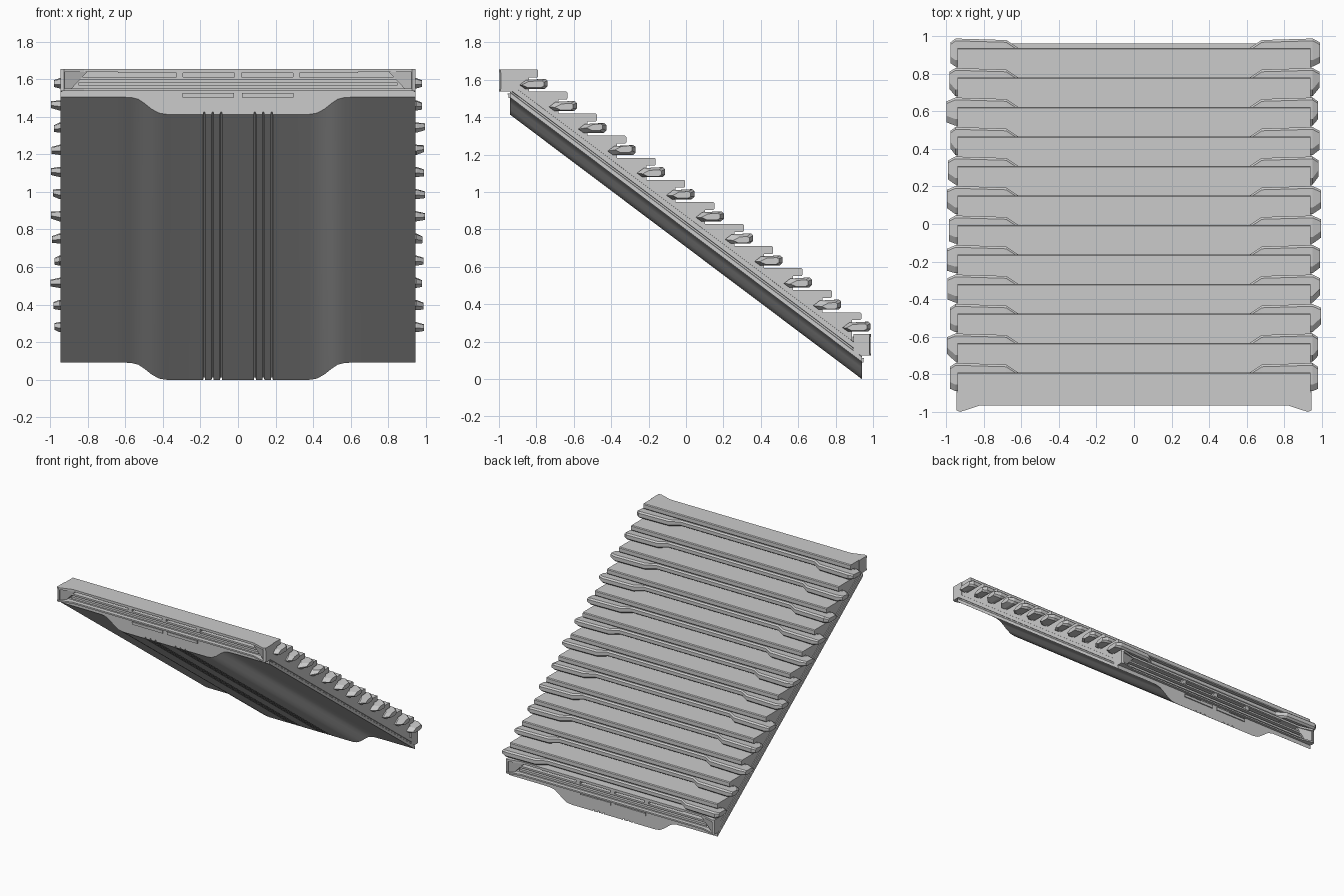
import bpy, bmesh, random
from mathutils import Vector

if "Cube" in bpy.data.objects:
    bpy.data.objects.remove(bpy.data.objects["Cube"])

random.seed(4)
STEPS, RUN, RISE = 12, 0.157, 0.118
EDGE0, TOP0 = -0.79, 1.655
HW = 0.945          # half width
DROP = 1.413        # fall from front end to back end


def finish(name, bm):
    bmesh.ops.recalc_face_normals(bm, faces=bm.faces)
    mesh = bpy.data.meshes.new(name)
    bm.to_mesh(mesh)
    bm.free()
    ob = bpy.data.objects.new(name, mesh)
    bpy.context.collection.objects.link(ob)
    return ob


def loft(bm, rings):
    """Skin equal-sized rings of points and cap both ends."""
    vs = [[bm.verts.new(p) for p in r] for r in rings]
    n = len(vs[0])
    for a, b in zip(vs, vs[1:]):
        for i in range(n):
            j = (i + 1) % n
            bm.faces.new((a[i], a[j], b[j], b[i]))
    bm.faces.new(vs[0])
    bm.faces.new(vs[-1])


def box(bm, x0, x1, y0, y1, z0, z1):
    loft(bm, [[(x0, y0, z), (x1, y0, z), (x1, y1, z), (x0, y1, z)] for z in (z0, z1)])


# Sloping slab with belly, underside grooves and grooved side lips
half = [(0.08, 0)]
for g in (0.09, 0.135, 0.18):
    half += [(g - 0.005, 0), (g - 0.004, 0.012), (g + 0.004, 0.012), (g + 0.005, 0)]
half += [(0.38, 0), (0.42, 0.006), (0.46, 0.028), (0.50, 0.06), (0.53, 0.08), (0.57, 0.09),
         (0.65, 0.092), (HW, 0.092), (HW, 0.118), (0.937, 0.122), (0.937, 0.13),
         (HW, 0.134), (HW, 0.165), (0.925, 0.168), (0.925, 0.127)]
prof = half + [(-x, z) for x, z in reversed(half)]
bm = bmesh.new()
loft(bm, [[(x, y, z + dz) for x, z in prof] for y, dz in ((-0.94, DROP), (0.94, 0))])
slab = finish("sloping_slab", bm)
for o in bpy.context.selected_objects:
    o.select_set(False)
slab.select_set(True)
bpy.context.view_layer.objects.active = slab
bpy.ops.object.shade_smooth_by_angle(angle=0.6)

# Stair body: treads with overhanging nosings
yz = [(-0.895, 1.495), (-0.895, TOP0)]
for k in range(STEPS):
    e, t = EDGE0 + RUN * k, TOP0 - RISE * k
    yz += [(e - 0.006, t), (e, t - 0.006), (e, t - 0.036), (e - 0.005, t - 0.042), (e - 0.05, t - 0.042)]
    if k < STEPS - 1:
        yz.append((e - 0.05, t - RISE))
yz.append((0.887, 0.14))
bm = bmesh.new()
loft(bm, [[(x, y, z) for y, z in yz] for x in (-0.94, 0.94)])
finish("stair_treads", bm)

# Bars under each nosing, stepping forward near the sides, with faceted ends
bm = bmesh.new()


def bar_ring(x, y0, y1, zc, h):
    return [(x, y0, zc - h * 0.2), (x, y0 + 0.035, zc + h * 0.8), (x, y1 - 0.012, zc + h),
            (x, y1, zc + h * 0.6), (x, y1, zc - h * 0.5), (x, y1 - 0.015, zc - h), (x, y0 + 0.03, zc - h)]


for k in range(STEPS):
    e, zc = EDGE0 + RUN * k, TOP0 - RISE * k - 0.077
    rings = []
    for s in (-1, 1):
        tip = random.uniform(0.975, 0.998)
        side = [bar_ring(s * 0.61, e - 0.1, e - 0.004, zc, 0.024),
                bar_ring(s * 0.68, e - 0.1, e + 0.042, zc, 0.027),
                bar_ring(s * 0.95, e - 0.1, e + 0.05, zc, 0.027),
                bar_ring(s * tip, e - 0.07 + random.uniform(-0.02, 0.02), e + 0.03,
                         zc + random.uniform(-0.008, 0.008), 0.018)]
        rings += side[::-1] if s < 0 else side
    loft(bm, rings)
finish("nosing_bars", bm)


# End frames: flared plates, corner blocks, recessed rails and pips
def end_frame(name, flip):
    bm = bmesh.new()

    def plate(z0, z1, y_in):
        out = [(-HW, y_in), (-HW, -0.992), (-0.925, -1.0), (-0.82, -0.966),
               (0.82, -0.966), (0.925, -1.0), (HW, -0.992), (HW, y_in)]
        loft(bm, [[(x, y, z) for x, y in out] for z in (z0, z1)])

    plate(1.638, 1.655, -0.895)
    plate(1.538, 1.55, -0.93)
    for s in (-1, 1):
        # outer cheek and slanted inner corner block
        loft(bm, [[(s * HW, -0.99, z), (s * 0.925, -0.997, z), (s * 0.92, -0.895, z),
                   (s * HW, -0.895, z)] for z in (1.545, 1.645)])
        loft(bm, [[(s * 0.925, -0.985, z), (s * x, -0.955, z), (s * x, -0.895, z),
                   (s * 0.925, -0.895, z)] for z, x in ((1.545, 0.89), (1.642, 0.80))])
        # raised bar below the frame
        box(bm, s * 0.02, s * 0.295, -0.95, -0.93, 1.502, 1.526)
        box(bm, s * 0.14, s * 0.295, -0.955, -0.93, 1.521, 1.526)
    box(bm, -0.87, 0.87, -0.955, -0.89, 1.598, 1.612)
    box(bm, -0.85, 0.85, -0.948, -0.89, 1.565, 1.582)
    box(bm, -0.64, 0.64, -0.96, -0.89, 1.632, 1.64)
    for x in (-0.31, 0, 0.31):
        box(bm, x - 0.018, x + 0.018, -0.958, -0.89, 1.605, 1.64)
    if flip:
        for v in bm.verts:
            v.co = Vector((-v.co.x, -v.co.y, v.co.z - DROP))
            if v.co.y > 0.94:
                v.co.y = 0.94 + (v.co.y - 0.94) * 0.8
    finish(name, bm)


end_frame("front_end_frame", False)
end_frame("back_end_frame", True)
